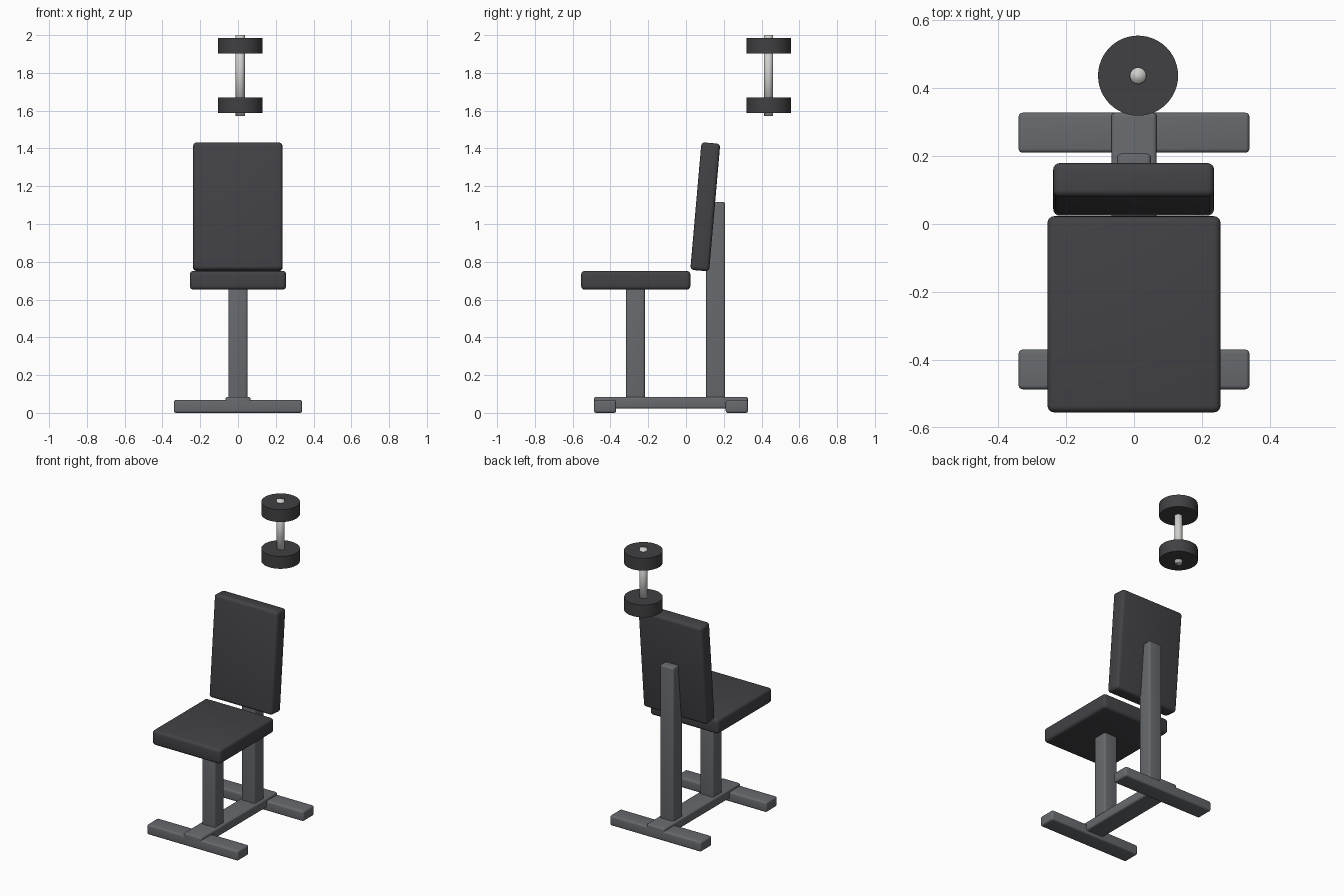
import bpy
import math

if "Cube" in bpy.data.objects:
    bpy.data.objects.remove(bpy.data.objects["Cube"])


def material(name, rgb):
    m = bpy.data.materials.new(name)
    m.diffuse_color = (*rgb, 1)
    m.use_nodes = True
    m.node_tree.nodes["Principled BSDF"].inputs["Base Color"].default_value = m.diffuse_color
    return m


PAD = material("dark padding", (0.055, 0.053, 0.060))
FRAME = material("grey painted steel", (0.135, 0.143, 0.155))
PLATE = material("black iron", (0.052, 0.052, 0.056))
CHROME = material("bright steel", (0.62, 0.62, 0.61))


def box(name, x, y, z, mat, bevel, tilt=0):
    """Rounded box from (min, max) ranges on each axis."""
    centre = [(a + b) / 2 for a, b in (x, y, z)]
    bpy.ops.mesh.primitive_cube_add(size=1, location=centre, rotation=(tilt, 0, 0))
    o = bpy.context.object
    o.name = name
    o.scale = [b - a for a, b in (x, y, z)]
    bpy.ops.object.transform_apply(location=False, rotation=False, scale=True)
    o.data.materials.append(mat)
    mod = o.modifiers.new("rounded edges", 'BEVEL')
    mod.width = bevel
    mod.segments = 4
    bpy.ops.object.modifier_apply(modifier=mod.name)
    bpy.ops.object.shade_smooth_by_angle(angle=math.radians(35))
    return o


def cylinder(name, r, z, mat):
    """Upright cylinder on the dumbbell axis."""
    bpy.ops.mesh.primitive_cylinder_add(
        vertices=48, radius=r, depth=z[1] - z[0],
        location=(0.012, 0.437, (z[0] + z[1]) / 2))
    o = bpy.context.object
    o.name = name
    o.data.materials.append(mat)
    return o


# Base: two cross feet joined by a spine
box("front_foot", (-0.34, 0.34), (-0.487, -0.37), (0, 0.068), FRAME, 0.012)
box("rear_foot", (-0.34, 0.34), (0.21, 0.328), (0, 0.068), FRAME, 0.012)
box("base_spine", (-0.067, 0.067), (-0.487, 0.328), (0.022, 0.085), FRAME, 0.012)

# Posts
box("front_post", (-0.05, 0.05), (-0.317, -0.218), (0.04, 0.67), FRAME, 0.012)
box("rear_post", (-0.05, 0.05), (0.107, 0.207), (0.04, 1.117), FRAME, 0.012)

# Pads
box("seat", (-0.255, 0.255), (-0.555, 0.023), (0.652, 0.752), PAD, 0.02)
box("backrest", (-0.238, 0.236), (0.052, 0.152), (0.752, 1.43), PAD, 0.02,
    tilt=-math.radians(5))

# Upright dumbbell floating above
bar = cylinder("dumbbell_bar", 0.024, (1.571, 2.0), CHROME)
bpy.ops.object.shade_smooth()
for side, z in (("lower", (1.587, 1.67)), ("upper", (1.902, 1.985))):
    cylinder(side + "_plate", 0.118, z, PLATE)
    bpy.ops.object.shade_smooth_by_angle(angle=math.radians(35))
